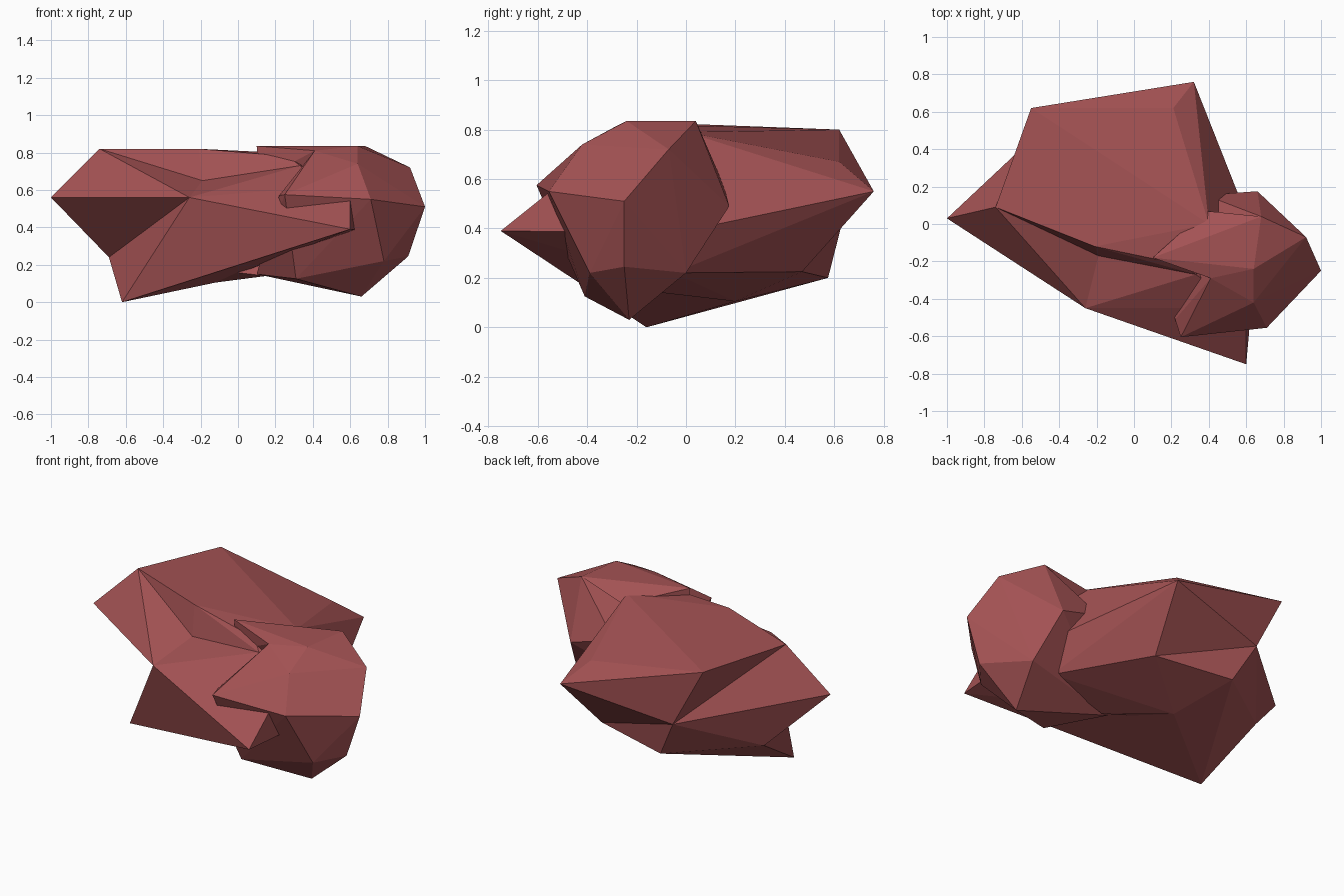
import bpy
import bmesh
from mathutils import Vector

default_cube = bpy.data.objects.get("Cube")
if default_cube:
    bpy.data.objects.remove(default_cube, do_unlink=True)

# One dull red stone colour
stone = bpy.data.materials.new("dull_red_stone")
stone.use_nodes = True
stone_colour = (.37, .085, .088, 1)
stone.diffuse_color = stone_colour
shader = next(n for n in stone.node_tree.nodes if n.type == 'BSDF_PRINCIPLED')
shader.inputs["Base Color"].default_value = stone_colour
shader.inputs["Roughness"].default_value = .9


def faceted_rock(name, corners):
    """Wrap a set of corner points in a flat-faced convex boulder."""
    mesh = bpy.data.meshes.new(name)
    bm = bmesh.new()
    for corner in corners:
        bm.verts.new(Vector(corner))
    hull = bmesh.ops.convex_hull(bm, input=bm.verts[:])
    unused = {g for g in hull["geom_interior"] + hull["geom_unused"]
              if isinstance(g, bmesh.types.BMVert)}
    bmesh.ops.delete(bm, geom=list(unused), context='VERTS')
    bmesh.ops.recalc_face_normals(bm, faces=bm.faces[:])
    bm.to_mesh(mesh)
    bm.free()
    mesh.materials.append(stone)
    rock = bpy.data.objects.new(name, mesh)
    bpy.context.scene.collection.objects.link(rock)
    return rock


# Corners shared between neighbouring chunks of the large boulder
left_tip = (-1, .03, .56)
left_crest = (-.74, .09, .82)
left_waist = (-.69, .23, .24)
front_brow = (-.26, -.45, .56)
front_tip = (.6, -.75, .39)
ground_tip = (-.62, -.16, 0)
groove = (-.19, -.17, .65)
groove_end = (.33, -.27, .73)
back_tip = (.32, .76, .55)
back_waist = (-.355, .635, .435)
back_corner = (.24, .47, .225)
under_back = (-.23, .575, .2)
under_middle = (-.12, .2, .105)
buried_side = [(.66, -.1, .37), (.55, -.05, .22)]

# Large boulder: upper body
back_crest = [(-.55, .62, .8), (.21, .62, .67)]
front_crest = [(-.21, -.12, .82), (.27, -.22, .78), (.4, 0, .79)]
faceted_rock("boulder_body", [
    left_crest, back_waist, back_tip, groove, groove_end,
    *back_crest, *front_crest, *buried_side])

# Large boulder: overhang below the back tip, then the underside
faceted_rock("boulder_overhang", [
    back_tip, back_waist, back_corner, groove, *buried_side])
faceted_rock("boulder_underside", [
    left_waist, back_waist, back_corner, under_back, under_middle,
    (.15, -.1, .14), *buried_side])

# Large boulder: pointed left end and foot
faceted_rock("boulder_left_end", [
    left_tip, left_crest, left_waist, back_waist, groove, front_brow])
faceted_rock("boulder_foot", [
    front_brow, groove, ground_tip, left_waist, under_back, under_middle])

# Large boulder: jutting front ledge, its right end buried in the small one
ledge_end = [(.6, -.45, .63), (.64, -.3, .385)]
faceted_rock("boulder_ledge", [
    groove, groove_end, front_brow, front_tip, ground_tip, under_middle,
    *ledge_end])

# Small boulder: rounded mass leaning on the large one
top_front = (.64, -.24, .835)
top_back = (.68, .04, .835)
top_left = (.41, -.29, .81)
shoulders = [(.64, -.42, .74), (.92, -.07, .72)]
girdle = [(1, -.25, .51), (.71, -.555, .55), (.66, .175, .49),
          (.25, -.605, .575), (.27, -.57, .51), (.22, -.51, .57),
          (.38, .155, .57)]
base = [(.91, -.25, .245), (.78, -.39, .22), (.73, 0, .22),
        (.66, -.23, .03), (.31, -.41, .125), (.1, -.105, .15)]
faceted_rock("small_boulder", [
    top_front, top_back, top_left, *shoulders, *girdle, *base])

# Small boulder: thick cap overlapping the large one
cap_tip = (.1, -.18, .835)
cap_underside = [(.11, -.17, .65), (.38, .07, .76), (.4, -.2, .6)]
faceted_rock("small_boulder_cap", [
    cap_tip, top_front, top_back, top_left, *cap_underside])
